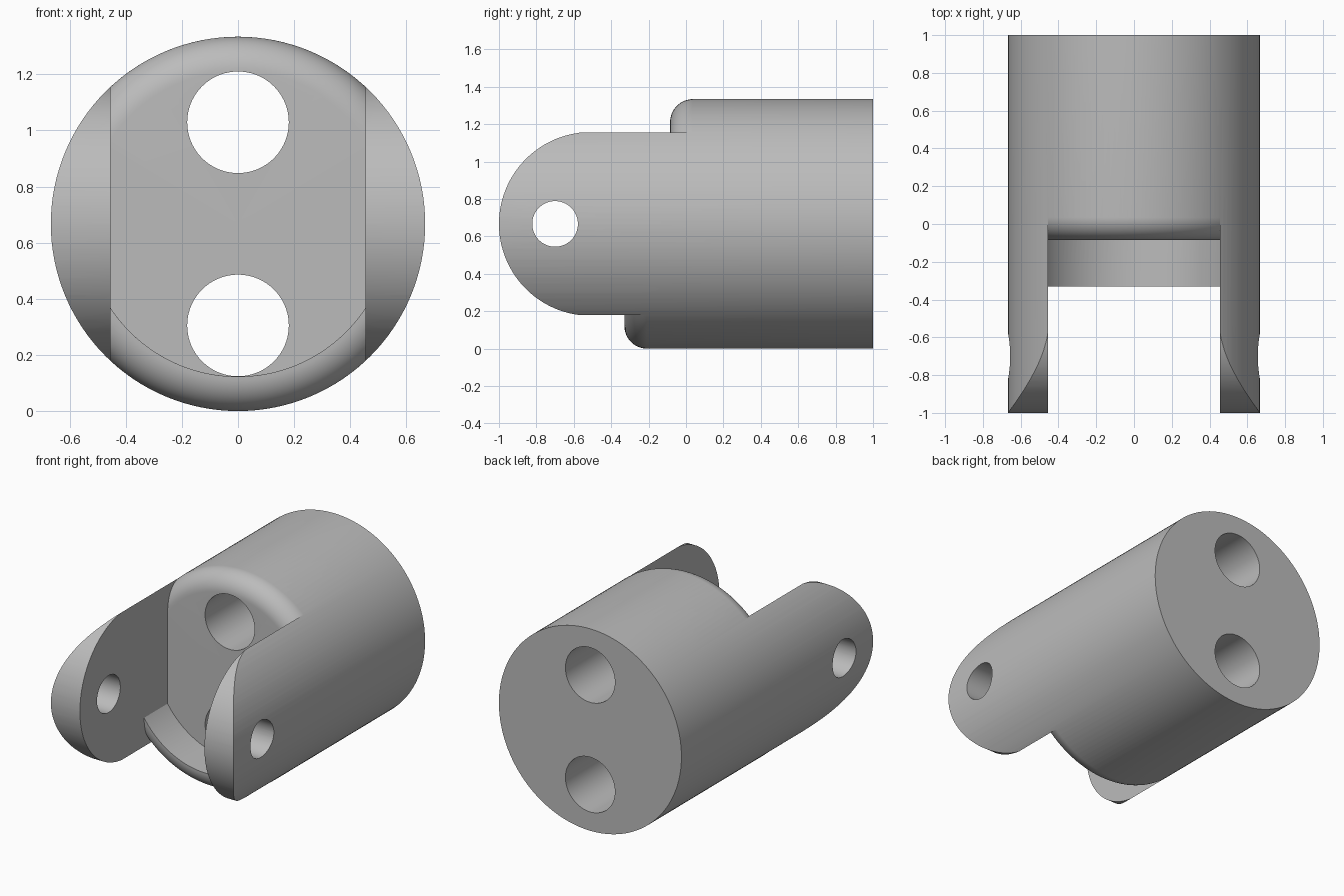
import bpy, bmesh
from math import pi, sin, cos, tau
from mathutils import Matrix, Vector

if "Cube" in bpy.data.objects:
    bpy.data.objects.remove(bpy.data.objects["Cube"], do_unlink=True)

R = 0.667            # body radius, also the height of its axis
SLOT = 0.455         # half width of the fork slot
ROUND = 0.123        # edge rounding of shoulder and lip
AXIS = Vector((0, 0, R))

grey = bpy.data.materials.new("satin grey")
grey.use_nodes = True
grey.diffuse_color = (0.5, 0.5, 0.5, 1)
grey.node_tree.nodes["Principled BSDF"].inputs["Base Color"].default_value = (0.5, 0.5, 0.5, 1)


def make(name, bm):
    bmesh.ops.recalc_face_normals(bm, faces=bm.faces)
    mesh = bpy.data.meshes.new(name)
    bm.to_mesh(mesh)
    bm.free()
    obj = bpy.data.objects.new(name, mesh)
    bpy.context.collection.objects.link(obj)
    return obj


def rod(name, centre, radius, length, axis, segments=96):
    bm = bmesh.new()
    turn = Matrix.Rotation(pi / 2, 4, axis)
    bmesh.ops.create_cone(bm, cap_ends=True, segments=segments, radius1=radius, radius2=radius,
                          depth=length, matrix=Matrix.Translation(centre) @ turn)
    return make(name, bm)


def lathe(name, profile, angle, steps, closed):
    """Turn (radius, y) points around the body axis, starting at +x and passing the bottom."""
    bm = bmesh.new()
    verts = [bm.verts.new((r, y, R)) for r, y in profile]
    pairs = list(zip(verts, verts[1:]))
    if closed:
        pairs.append((verts[-1], verts[0]))
    edges = [bm.edges.new(p) for p in pairs]
    bmesh.ops.spin(bm, geom=verts + edges, cent=AXIS, axis=(0, 1, 0), angle=angle, steps=steps)
    bmesh.ops.remove_doubles(bm, verts=bm.verts, dist=1e-5)
    if closed:
        bmesh.ops.holes_fill(bm, edges=[e for e in bm.edges if e.is_boundary], sides=0)
    return make(name, bm)


def rounded_edge(y, steps=14):
    """Quarter round from the flat front at y out to just past the body surface."""
    out = R + 0.0002
    return [(out - ROUND + ROUND * sin(a), y + ROUND - ROUND * cos(a))
            for a in (i * pi / 2 / steps for i in range(steps + 1))]


def carve(obj, tools, operation="DIFFERENCE"):
    for tool in tools:
        mod = obj.modifiers.new(tool.name, "BOOLEAN")
        mod.operation, mod.solver, mod.object = operation, "EXACT", tool
    bpy.context.view_layer.update()
    mesh = bpy.data.meshes.new_from_object(obj.evaluated_get(bpy.context.evaluated_depsgraph_get()))
    obj.modifiers.clear()
    obj.data = mesh
    for tool in tools:
        bpy.data.objects.remove(tool, do_unlink=True)


# Solid kept at the bottom of the slot: shoulder with rounded rim
shoulder = lathe("shoulder", [(0, -0.085)] + rounded_edge(-0.085)
                 + [(0.9, -0.085 + ROUND), (0.9, 0.4), (0, 0.4)], tau, 128, False)

# Crescent lip kept along the lower side
lip = lathe("lip", rounded_edge(-0.33) + [(0.9, -0.33 + ROUND), (0.9, 0.1), (R - ROUND, 0.1)],
            pi, 64, True)

# Slot between the two fork arms
bm = bmesh.new()
bmesh.ops.create_cube(bm, size=1, matrix=Matrix.Translation((0, -0.5, R))
                      @ Matrix.Diagonal((2 * SLOT, 1.5, 1.6, 1)))
slot = make("slot", bm)
carve(slot, [shoulder, lip])

# Side outline that rounds the tips of the arms
bm = bmesh.new()
tip_radius, tip_y, sweep = 0.491, -0.509, 1.444
outline = [(tip_y - tip_radius * cos(a), tip_radius * sin(a))
           for a in (-sweep + 2 * sweep * i / 64 for i in range(65))]
last = outline[-1][0]
outline += [(last, 1), (1.2, 1), (1.2, -1), (last, -1)]
face = bm.faces.new([bm.verts.new((-1, y, R + z)) for y, z in outline])
swept = bmesh.ops.extrude_face_region(bm, geom=[face])["geom"]
bmesh.ops.translate(bm, vec=(2, 0, 0), verts=[v for v in swept if isinstance(v, bmesh.types.BMVert)])
arm_outline = make("arm_outline", bm)

# Body, cut by slot, pin hole and the two long bores
body = rod("fork_body", AXIS, R, 2, "X", 128)
carve(body, [slot])
carve(body, [arm_outline], "INTERSECT")
bores = [rod("bore", (0, 0, R + s * 0.362), 0.181, 3, "X") for s in (-1, 1)]
carve(body, bores + [rod("pin_hole", (0, -0.7, R), 0.122, 3, "Y", 64)])

body.data.materials.clear()
body.data.materials.append(grey)
for poly in body.data.polygons:
    poly.material_index = 0
bpy.ops.object.select_all(action="DESELECT")
body.select_set(True)
bpy.context.view_layer.objects.active = body
bpy.ops.object.shade_smooth_by_angle(angle=pi / 6)
